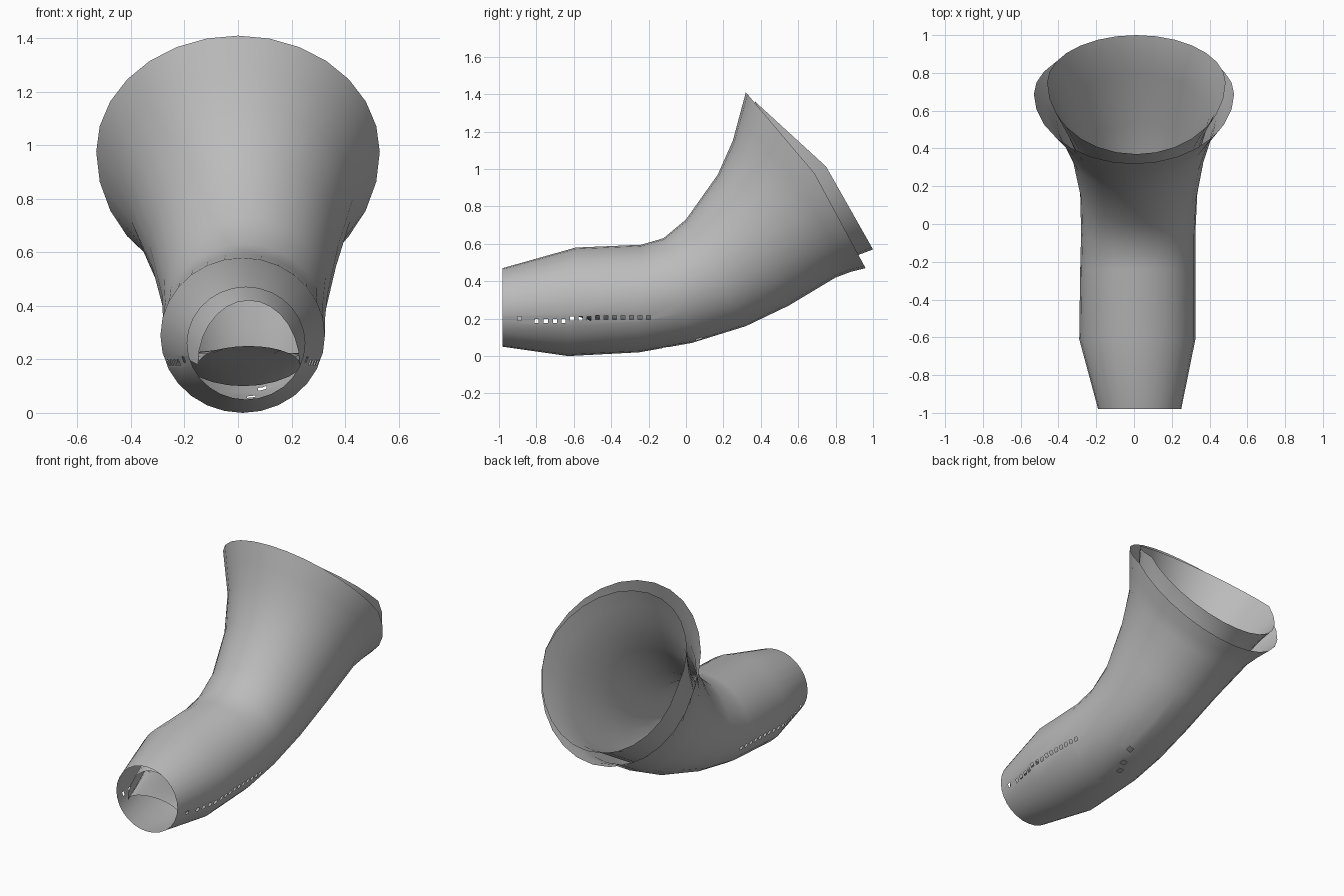
import bpy, bmesh, math
from mathutils import Vector

if "Cube" in bpy.data.objects:
    bpy.data.objects.remove(bpy.data.objects["Cube"])

SIDES = 28

grey = bpy.data.materials.new("plain grey")
grey.diffuse_color = (0.5, 0.5, 0.5, 1)
grey.use_nodes = True
grey.node_tree.nodes["Principled BSDF"].inputs["Base Color"].default_value = grey.diffuse_color


def punch(bm, y, z=None, x=None, side=1, r=0.011):
    """Cut a small square hole in a side wall (y, z) or in the floor (x, y)."""
    axis = 2 if x is None else 0
    centre = Vector((x or 0, y, z or 0))

    def on_wall(f, pad):
        c = f.calc_center_median()
        f.normal_update()
        if axis == 2 and c.x * side < 0.12:
            return False
        if axis == 0 and (c.z > 0.2 or abs(f.normal.z) < 0.4):
            return False
        for a in (1, axis):
            vals = [v.co[a] for v in f.verts]
            if min(vals) > centre[a] + pad or max(vals) < centre[a] - pad:
                return False
        return True

    for a in (1, axis):
        for s in (-r, r):
            faces = [f for f in bm.faces if on_wall(f, r)]
            geom = set(faces)
            for f in faces:
                geom.update(f.edges)
                geom.update(f.verts)
            no = Vector((0, 0, 0))
            no[a] = 1
            co = centre.copy()
            co[a] += s
            bmesh.ops.bisect_plane(bm, geom=list(geom), plane_co=co, plane_no=no, dist=1e-5)
    gone = []
    for f in bm.faces:
        c = f.calc_center_median()
        if on_wall(f, r) and abs(c.y - y) < r and abs(c[axis] - centre[axis]) < r:
            gone.append(f)
    bmesh.ops.delete(bm, geom=gone, context='FACES')


def tube(name, sections, holes=False):
    """Open tube through sections: bottom y,z / top y,z / left x / right x / side z / side bulge."""
    bm = bmesh.new()
    rings = []
    for by, bz, ty, tz, xl, xr, mid, bulge in sections:
        my = (by + ty) / 2 + bulge * 0.8
        mz = ((bz + tz) / 2 if mid is None else mid) + bulge * 0.6
        ring = []
        for i in range(SIDES):
            a = 2 * math.pi * i / SIDES
            c, s = math.cos(a), math.sin(a)
            ey, ez = (ty, tz) if s > 0 else (by, bz)
            x = (xl + xr) / 2 + (xr - xl) / 2 * c
            ring.append(bm.verts.new((x, my + (ey - my) * abs(s), mz + (ez - mz) * abs(s))))
        rings.append(ring)
    for r0, r1 in zip(rings, rings[1:]):
        for i in range(SIDES):
            j = (i + 1) % SIDES
            bm.faces.new((r0[j], r0[i], r1[i], r1[j]))
    bmesh.ops.recalc_face_normals(bm, faces=bm.faces)
    if holes:
        # rows of eyelets on both sides, then three vents in the floor
        row = [-0.89, -0.8, -0.75] + [-0.7 + 0.0455 * k for k in range(12)]
        for side in (-1, 1):
            for k, y in enumerate(row):
                punch(bm, y, z=0.2 + (0.006 if k > 7 else -0.012 if 1 <= k <= 4 else 0), side=side)
        for x, y in ((0.05, -0.04), (0.02, -0.11), (0.09, 0.07)):
            punch(bm, y, x=x, r=0.016)
    me = bpy.data.meshes.new(name)
    bm.to_mesh(me)
    bm.free()
    ob = bpy.data.objects.new(name, me)
    bpy.context.collection.objects.link(ob)
    me.materials.append(grey)
    bpy.ops.object.select_all(action='DESELECT')
    ob.select_set(True)
    bpy.context.view_layer.objects.active = ob
    bpy.ops.object.shade_smooth_by_angle(angle=math.radians(40))
    return ob


# Outer flared sleeve
tube("outer_sleeve", [
    (-0.98, 0.05, -0.98, 0.47, -0.19, 0.25, None, 0),
    (-0.63, 0.0, -0.59, 0.58, -0.29, 0.325, None, 0),
    (-0.25, 0.02, -0.24, 0.595, -0.285, 0.325, None, 0),
    (0.03, 0.07, -0.12, 0.63, -0.28, 0.325, None, 0),
    (0.32, 0.16, 0.0, 0.73, -0.285, 0.335, None, 0),
    (0.55, 0.27, 0.17, 0.97, -0.33, 0.375, None, 0.01),
    (0.80, 0.42, 0.25, 1.15, -0.41, 0.43, None, 0.03),
    (0.88, 0.45, 0.285, 1.28, -0.47, 0.48, None, 0.045),
    (0.96, 0.47, 0.32, 1.41, -0.53, 0.53, None, 0.06),
], holes=True)

# Inner lining, folded upward at the narrow end and jutting out at the wide end
tube("inner_lining", [
    (-0.92, 0.25, -0.92, 0.42, -0.15, 0.23, 0.18, 0),
    (-0.60, 0.22, -0.59, 0.54, -0.25, 0.285, 0.23, 0),
    (-0.25, 0.10, -0.24, 0.56, -0.25, 0.29, 0.26, 0),
    (0.02, 0.11, -0.11, 0.595, -0.245, 0.29, None, 0),
    (0.30, 0.20, 0.03, 0.70, -0.25, 0.30, None, 0),
    (0.53, 0.31, 0.20, 0.94, -0.295, 0.34, None, 0.01),
    (0.80, 0.47, 0.29, 1.13, -0.375, 0.395, None, 0.03),
    (0.92, 0.54, 0.33, 1.25, -0.42, 0.44, None, 0.055),
    (1.00, 0.57, 0.37, 1.36, -0.46, 0.485, None, 0.08),
])
